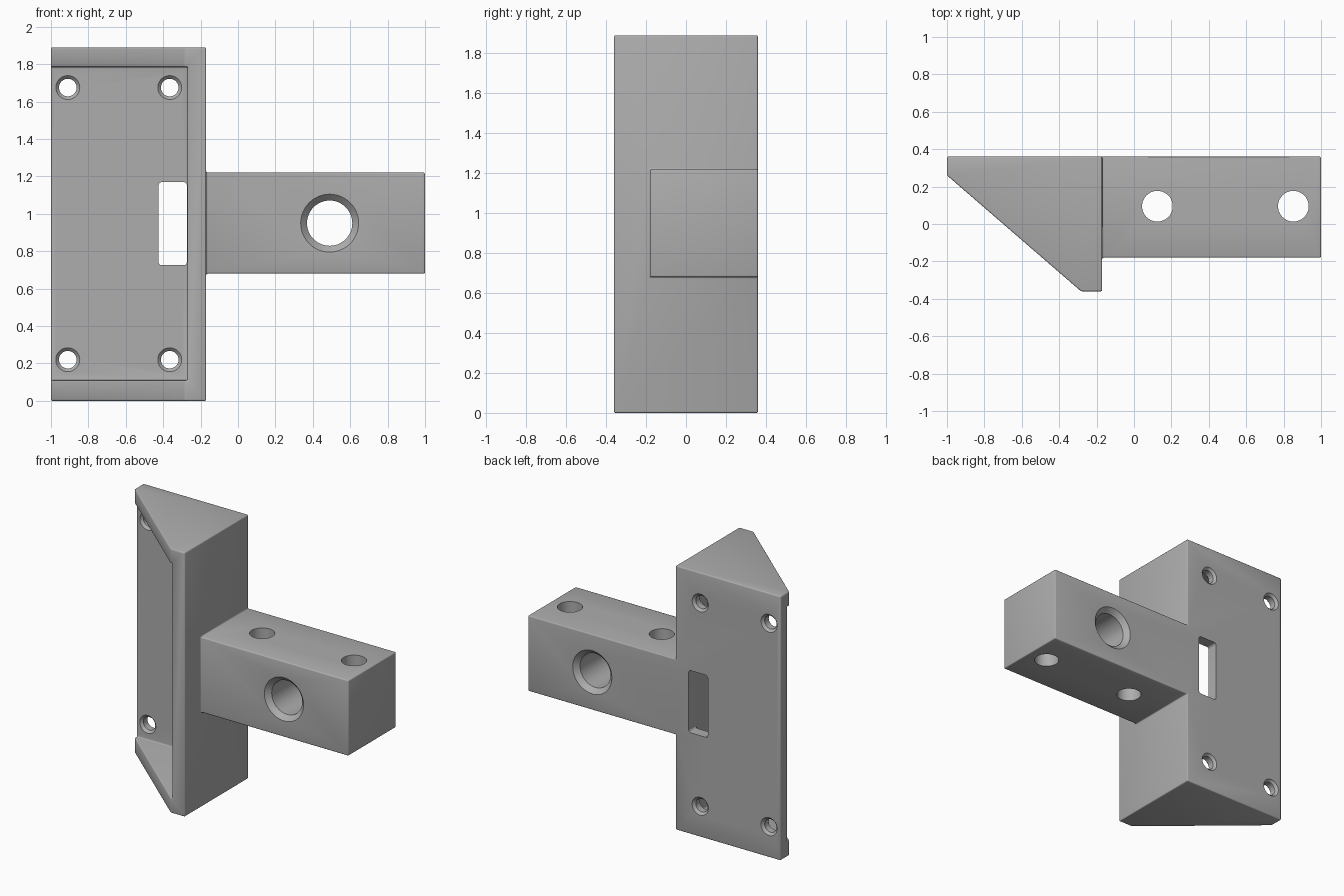
import bpy, bmesh, math
from mathutils import Matrix

if "Cube" in bpy.data.objects:
    bpy.data.objects.remove(bpy.data.objects["Cube"])

grey = bpy.data.materials.new("plain grey")
grey.diffuse_color = (0.42, 0.42, 0.42, 1)
grey.use_nodes = True
grey.node_tree.nodes["Principled BSDF"].inputs["Base Color"].default_value = grey.diffuse_color


def make(name, bm):
    bmesh.ops.recalc_face_normals(bm, faces=bm.faces)
    me = bpy.data.meshes.new(name)
    bm.to_mesh(me)
    bm.free()
    me.materials.append(grey)
    ob = bpy.data.objects.new(name, me)
    bpy.context.collection.objects.link(ob)
    return ob


def prism(name, outline, z0, z1):
    """Extrude an xy outline from z0 to z1."""
    bm = bmesh.new()
    face = bm.faces.new([bm.verts.new((x, y, z0)) for x, y in outline])
    top = bmesh.ops.extrude_face_region(bm, geom=[face])["geom"]
    bmesh.ops.translate(bm, vec=(0, 0, z1 - z0),
                        verts=[v for v in top if isinstance(v, bmesh.types.BMVert)])
    return make(name, bm)


def box(name, x0, x1, y0, y1, z0, z1):
    return prism(name, [(x0, y0), (x1, y0), (x1, y1), (x0, y1)], z0, z1)


def turned(name, profile, matrix, n=48):
    """Solid of revolution from (radius, height) pairs."""
    bm = bmesh.new()
    rings = [[bm.verts.new((r * math.cos(i * math.tau / n), r * math.sin(i * math.tau / n), h))
              for i in range(n)] for r, h in profile]
    for a, b in zip(rings, rings[1:]):
        for i in range(n):
            j = (i + 1) % n
            bm.faces.new((a[i], a[j], b[j], b[i]))
    bm.faces.new(rings[0])
    bm.faces.new(rings[-1])
    bm.transform(matrix)
    return make(name, bm)


def apply(ob, mod):
    bpy.context.view_layer.objects.active = ob
    bpy.ops.object.modifier_apply(modifier=mod.name)


def combine(ob, other, operation):
    mod = ob.modifiers.new("cut", 'BOOLEAN')
    mod.operation, mod.solver, mod.object = operation, 'EXACT', other
    apply(ob, mod)
    bpy.data.objects.remove(other, do_unlink=True)


def bevel(ob, width, segments):
    mod = ob.modifiers.new("soft edges", 'BEVEL')
    mod.width, mod.segments = width, segments
    mod.limit_method, mod.angle_limit = 'ANGLE', math.radians(30)
    mod.use_clamp_overlap = False
    apply(ob, mod)


def countersunk(name, x, z, r, rim, depth, y0, y1):
    """Through hole along y, flared at both faces."""
    e = 0.02
    flare = rim + (rim - r) / depth * e
    profile = [(flare, y0 - e), (r, y0 + depth), (r, y1 - depth), (flare, y1 + e)]
    turn = Matrix.Translation((x, 0, z)) @ Matrix.Rotation(-math.pi / 2, 4, 'X')
    return turned(name, profile, turn)


BACK, FLOOR, WALL = 0.36, 0.28, -0.27

# Wedge shaped bracket, joined to the square arm
bracket = prism("corner_bracket", [(-1, BACK), (-1, 0.26), (WALL - 0.013, -0.36),
                                   (-0.17, -0.36), (-0.17, BACK)], 0, 1.89)
combine(bracket, box("arm", -0.22, 1, -0.18, BACK, 0.68, 1.22), 'UNION')

# Pocket between the two triangular end gussets
combine(bracket, box("pocket", -1.2, WALL, -0.6, FLOOR, 0.11, 1.785), 'DIFFERENCE')

# Merge coplanar faces, then soften the edges
bm = bmesh.new()
bm.from_mesh(bracket.data)
bmesh.ops.remove_doubles(bm, verts=bm.verts, dist=0.0005)
bmesh.ops.dissolve_limit(bm, angle_limit=0.01, verts=bm.verts, edges=bm.edges)
bm.to_mesh(bracket.data)
bm.free()
bevel(bracket, 0.008, 3)

# Slot through the back plate
slot = box("slot", -0.425, WALL - 0.003, 0.2, 0.5, 0.725, 1.17)
bevel(slot, 0.018, 3)
combine(bracket, slot, 'DIFFERENCE')

# Four mounting holes
for x in (-0.91, -0.365):
    for z in (0.22, 1.675):
        combine(bracket, countersunk("mount_hole", x, z, 0.047, 0.064, 0.017, FLOOR, BACK), 'DIFFERENCE')

# Large cross hole and two vertical holes in the arm
combine(bracket, countersunk("cross_hole", 0.49, 0.95, 0.121, 0.155, 0.034, -0.18, BACK), 'DIFFERENCE')
for x in (0.125, 0.852):
    combine(bracket, turned("vertical_hole", [(0.082, 0.5), (0.082, 1.4)],
                            Matrix.Translation((x, 0.095, 0))), 'DIFFERENCE')

bpy.ops.object.select_all(action='DESELECT')
bracket.select_set(True)
bpy.context.view_layer.objects.active = bracket
bpy.ops.object.shade_smooth_by_angle(angle=math.radians(35))
